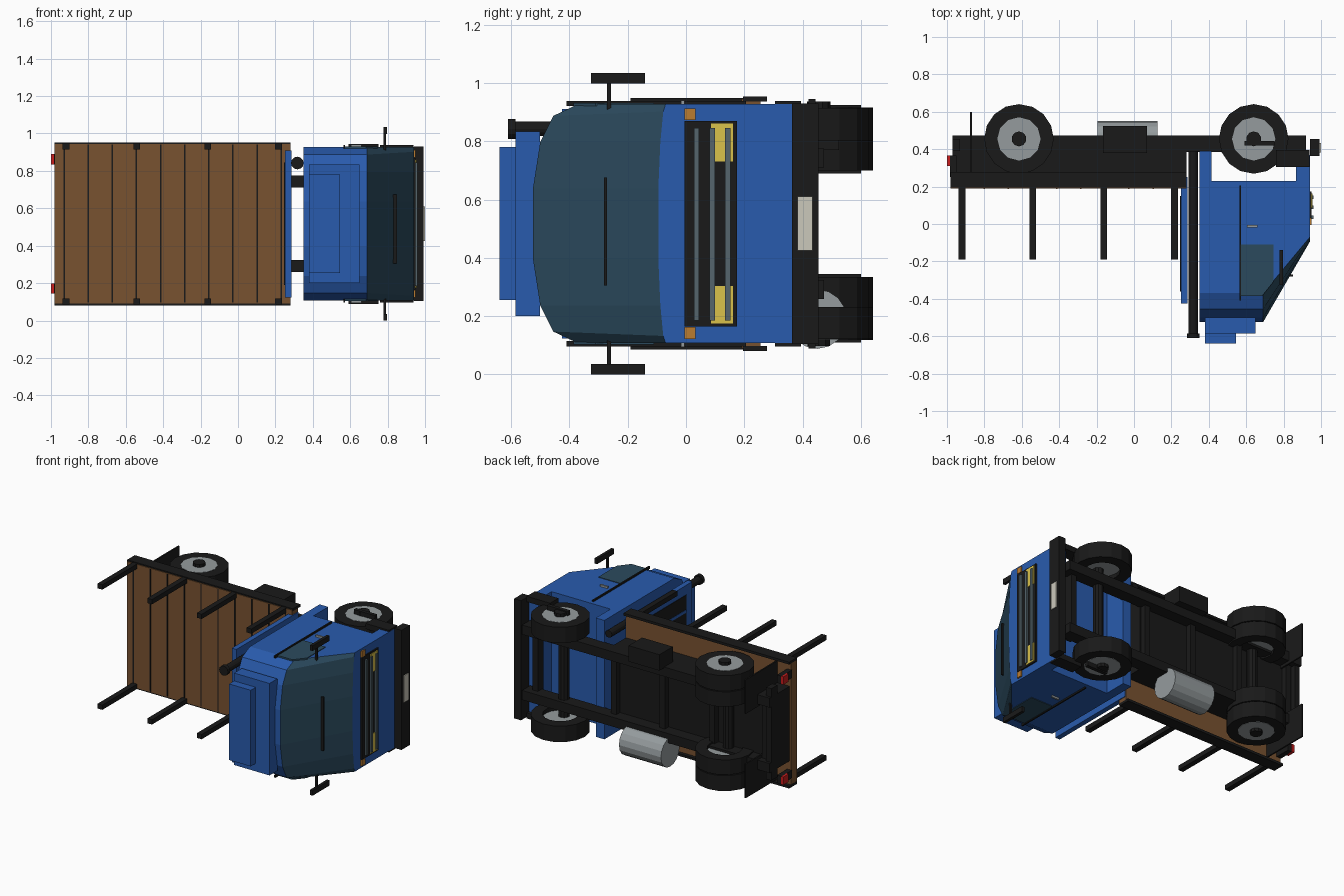
import bpy, bmesh, math
from mathutils import Vector

if "Cube" in bpy.data.objects:
    bpy.data.objects.remove(bpy.data.objects["Cube"])

C = 0.517  # lateral centre (truck lies on its side: nose +x, roof -y)


def mat(name, r, g, b):
    m = bpy.data.materials.new(name)
    m.diffuse_color = (r, g, b, 1)
    m.use_nodes = True
    m.node_tree.nodes["Principled BSDF"].inputs["Base Color"].default_value = m.diffuse_color
    return m


BLUE = mat("blue_paint", .022, .105, .42)
BLACK = mat("black", .01, .01, .01)
WOOD = mat("wood", .19, .085, .03)
GLASS = mat("glass", .024, .068, .11)
GREY = mat("metal", .3, .33, .34)
SLATE = mat("slate", .09, .13, .15)
YELLOW = mat("yellow", .7, .54, .07)
ORANGE = mat("orange", .5, .2, .03)
RED = mat("red", .6, .012, .012)
WHITE = mat("off_white", .6, .58, .5)


def finish(name, bm, *mats):
    bmesh.ops.recalc_face_normals(bm, faces=bm.faces)
    me = bpy.data.meshes.new(name)
    bm.to_mesh(me)
    bm.free()
    for m in mats:
        me.materials.append(m)
    ob = bpy.data.objects.new(name, me)
    bpy.context.collection.objects.link(ob)
    return ob


def box(name, x, y, z, m):
    bm = bmesh.new()
    bmesh.ops.create_cube(bm, size=1)
    for v in bm.verts:
        v.co = [(r[0] + r[1]) / 2 + c * (r[1] - r[0]) for r, c in zip((x, y, z), v.co)]
    return finish(name, bm, m)


def pair(name, x, y, z, m):
    box(name + "_left", x, y, z, m)
    box(name + "_right", x, y, (2 * C - z[1], 2 * C - z[0]), m)


def cyl(name, a, b, r, m, n=16):
    a, b = Vector(a), Vector(b)
    bm = bmesh.new()
    bmesh.ops.create_cone(bm, cap_ends=True, segments=n, radius1=r, radius2=r, depth=(b - a).length)
    ob = finish(name, bm, m)
    ob.location = (a + b) / 2
    ob.rotation_mode = 'QUATERNION'
    ob.rotation_quaternion = Vector((0, 0, 1)).rotation_difference(b - a)
    return ob


def prism(name, pts, z, m):
    bm = bmesh.new()
    f = bm.faces.new([bm.verts.new((x, y, z[0])) for x, y in pts])
    new = bmesh.ops.extrude_face_region(bm, geom=[f])["geom"]
    bmesh.ops.translate(bm, verts=[v for v in new if isinstance(v, bmesh.types.BMVert)], vec=(0, 0, z[1] - z[0]))
    return finish(name, bm, m)


def lathe(name, cx, cy, z, prof, m, n=16):
    # closed ring of (radius, height) spun around z
    bm = bmesh.new()
    vs = [bm.verts.new((r, 0, h)) for r, h in prof]
    es = [bm.edges.new((vs[i], vs[(i + 1) % len(vs)])) for i in range(len(vs))]
    bmesh.ops.spin(bm, geom=vs + es, cent=(0, 0, 0), axis=(0, 0, 1), angle=math.tau, steps=n)
    bmesh.ops.remove_doubles(bm, verts=bm.verts, dist=1e-4)
    ob = finish(name, bm, m)
    ob.location = (cx, cy, z)


# cab shell: rounded-roof section lofted forward into the wraparound windscreen
roof = [(.23, .41), (-.37, .41), (-.455, .37), (-.50, .28), (-.525, .12)]
sill = [(.23, .41), (-.07, .41), (-.078, .385), (-.088, .28), (-.095, .12)]
bm = bmesh.new()
rings = []
for x, half in ((.35, roof), (.69, roof), (.94, sill)):
    pts = half + [(y, -h) for y, h in reversed(half)]
    rings.append([bm.verts.new((x, y, C + h)) for y, h in pts])
n = len(rings[0])
for k in (0, 1):
    for i in range(n):
        j = (i + 1) % n
        f = bm.faces.new((rings[k][i], rings[k][j], rings[k + 1][j], rings[k + 1][i]))
        f.material_index = int(k == 1 and 0 < i < n - 2)
bm.faces.new(rings[0])
bm.faces.new(rings[2])
finish("cab_shell", bm, BLUE, GLASS)
box("cab_rear_skirt", (.35, .415), (.22, .39), (C - .41, C + .41), BLUE)
box("cab_front_skirt", (.865, .94), (.22, .37), (C - .41, C + .41), BLUE)
box("roof_fairing_lower", (.38, .65), (-.585, -.50), (.20, .834), BLUE)
box("roof_fairing_upper", (.38, .545), (-.64, -.58), (.255, .78), BLUE)

# cab sides
window = [(.57, -.385), (.685, -.385), (.745, -.31), (.745, -.11), (.57, -.11)]
prism("side_window_left", window, (.92, .931), GLASS)
prism("side_window_right", window, (2 * C - .931, 2 * C - .92), GLASS)
pair("door_rail", (.563, .573), (-.41, .205), (.92, .938), BLACK)
pair("door_handle", (.605, .66), (-.018, -.006), (.92, .94), GREY)
pair("mirror", (.777, .797), (-.325, -.14), (.998, 1.034), BLACK)
pair("mirror_arm", (.779, .791), (-.271, -.258), (.88, 1.0), BLACK)
pair("step", (.59, .75), (.42, .445), (.90, .945), BLACK)
pair("bumper_end", (.76, .939), (.305, .395), (.90, .938), BLACK)

# cab front
box("wiper", (.825, .85), (-.281, -.271), (.305, .675), BLACK)
box("grille", (.93, .949), (-.005, .175), (.165, .87), BLACK)
pair("headlight", (.94, .954), (.085, .162), (.73, .86), YELLOW)
for i, y in enumerate((.036, .09, .143)):
    box(f"grille_bar_{i}", (.94, .96), (y - .009, y + .009), (.185, .845), SLATE)
pair("indicator", (.93, .95), (-.005, .032), (.872, .912), ORANGE)
box("front_bumper", (.94, .993), (.363, .455), (.105, .93), BLACK)
box("number_plate", (.985, .999), (.383, .434), (.425, .61), WHITE)

# chassis
pair("frame_rail", (-.97, .92), (.385, .473), (.71, .775), BLACK)
box("subframe", (-.97, .28), (.25, .39), (.26, .775), BLACK)
for i, x in enumerate((-.9, -.5, -.12, .25, .85)):
    box(f"crossmember_{i}", (x - .02, x + .02), (.37, .43), (.26, .775), BLACK)
box("rear_beam", (-.97, -.93), (.39, .455), (.2, .834), BLACK)
pair("tail_light_bracket", (-.985, -.95), (.25, .365), (.835, .89), BLACK)
pair("tail_light", (-1.0, -.98), (.31, .367), (.835, .89), RED)
pair("mud_flap", (-.876, -.866), (.25, .60), (.69, .925), BLACK)
box("battery_box", (-.165, .07), (.38, .525), (.77, .88), BLACK)
cyl("fuel_tank", (-.195, .45, .19), (.125, .45, .19), .102, GREY, 16)
cyl("exhaust_stack", (.317, .39, .842), (.317, -.6, .842), .025, BLACK, 12)
cyl("exhaust_tip", (.317, -.585, .842), (.317, -.61, .842), .034, BLACK, 12)

# load bed
box("bed_floor", (-.98, .28), (.19, .255), (.09, .944), WOOD)
for i in range(10):
    x = -.93 + .129 * i
    box(f"plank_gap_{i}", (x - .004, x + .004), (.187, .2), (.095, .94), BLACK)
pair("bed_side_rail", (-.982, .282), (.195, .278), (.936, .953), BLACK)
for i in range(4):
    x = -.92 + .379 * i
    pair(f"stake_{i}", (x - .018, x + .018), (-.19, .25), (.915, .948), BLACK)
box("headboard", (.25, .285), (-.425, .25), (.124, .91), BLUE)
box("headboard_panel", (.247, .26), (-.36, .15), (.19, .845), BLACK)
for i in range(4):
    z = .30 + .145 * i
    box(f"headboard_slat_{i}", (.245, .25), (-.36, .15), (z - .01, z + .01), BLUE)

# wheels: single front, dual rear
for label, x, rows in (("front", .64, [(.803, .913)]), ("rear", -.615, [(.70, .803), (.809, .915)])):
    cyl(label + "_axle", (x, .415, .15), (x, .415, .885), .035, BLACK, 10)
    for s in (1, -1):
        side = "left" if s > 0 else "right"
        for k, (a, b) in enumerate(rows):
            w, mid = (b - a) / 2, C + s * ((a + b) / 2 - C)
            lathe(f"{label}_{side}_tire_{k}", x, .455, mid,
                  [(.112, -w), (.186, -w), (.186, w), (.112, w)], BLACK)
            cyl(f"{label}_{side}_hub_{k}", (x, .455, mid - s * w * .5), (x, .455, mid + s * w * 1.03), .116, GREY, 12)
        z = C + s * (.915 - C)
        cyl(f"{label}_{side}_cap", (x, .455, z - s * .05), (x, .455, z + s * .022), .04, BLACK, 10)
